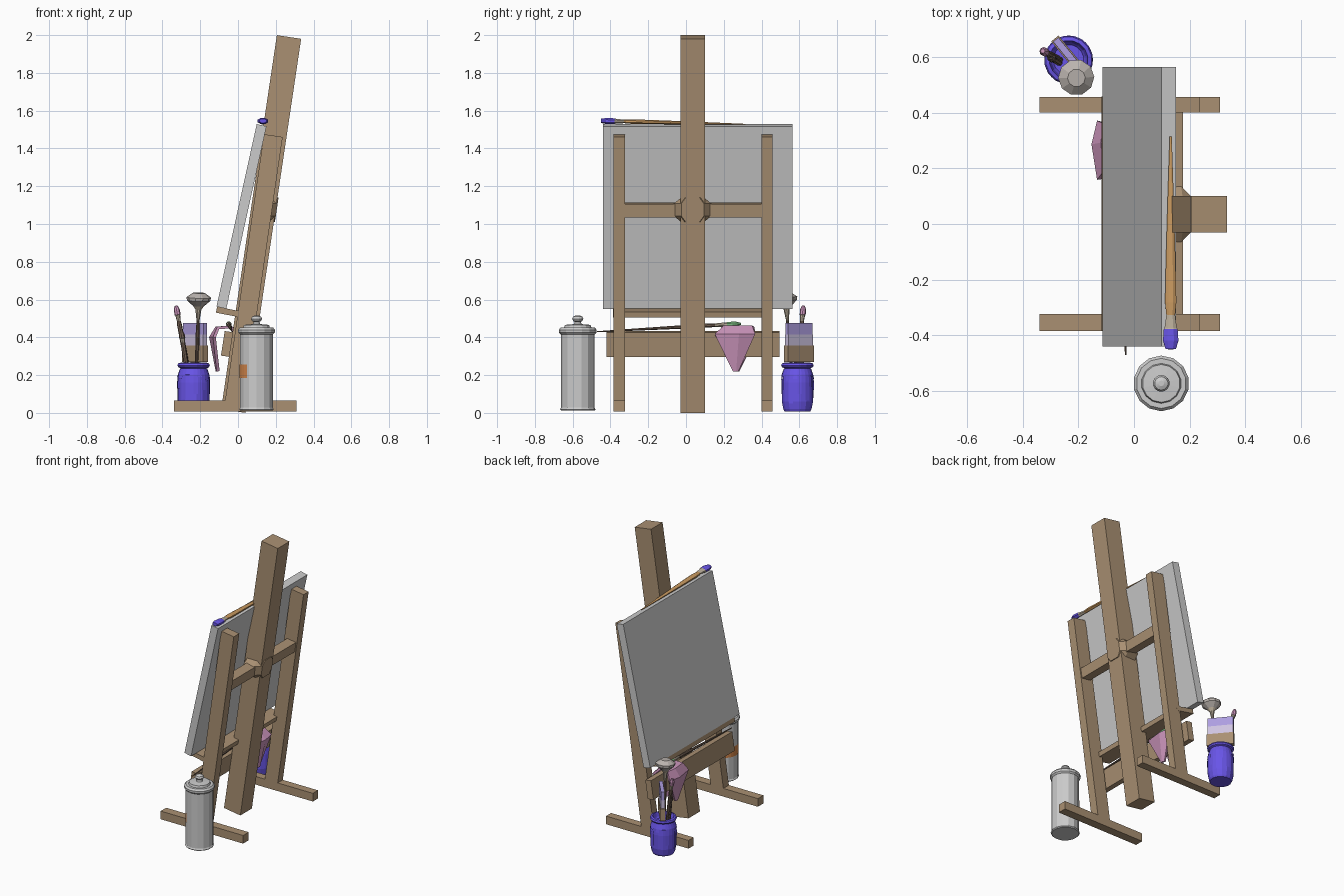
import bpy, bmesh
from math import sin, cos, pi, radians, atan2, hypot
from mathutils import Vector, Matrix

if "Cube" in bpy.data.objects:
    bpy.data.objects.remove(bpy.data.objects["Cube"])


def mat(name, r, g, b):
    m = bpy.data.materials.new(name)
    m.diffuse_color = (r, g, b, 1)
    m.use_nodes = True
    m.node_tree.nodes["Principled BSDF"].inputs["Base Color"].default_value = m.diffuse_color
    return m


WOOD = mat("wood", 0.40, 0.28, 0.17)
DARK = mat("dark_wood", 0.16, 0.11, 0.08)
OCHRE = mat("ochre_handle", 0.60, 0.33, 0.12)
BLUE = mat("blue_paint", 0.14, 0.09, 0.80)
LILAC = mat("lilac_bristle", 0.42, 0.34, 0.75)
PALE = mat("pale_bristle", 0.62, 0.55, 0.75)
PINK = mat("pink_cloth", 0.60, 0.30, 0.50)
GREEN = mat("green_bristle", 0.20, 0.50, 0.22)
METAL = mat("ferrule", 0.50, 0.43, 0.33)
HAIR = mat("grey_bristle", 0.50, 0.46, 0.43)
RUST = mat("orange_label", 0.65, 0.24, 0.07)


def finish(name, bm, *mats):
    me = bpy.data.meshes.new(name)
    bmesh.ops.recalc_face_normals(bm, faces=bm.faces)
    bm.to_mesh(me)
    bm.free()
    ob = bpy.data.objects.new(name, me)
    bpy.context.collection.objects.link(ob)
    for m in mats:
        if m:
            me.materials.append(m)
    return ob


def box(name, loc, size, m=None, ry=0.0, rz=0.0):
    bm = bmesh.new()
    bmesh.ops.create_cube(bm, size=1)
    M = (Matrix.Translation(loc) @ Matrix.Rotation(rz, 4, 'Z')
         @ Matrix.Rotation(ry, 4, 'Y') @ Matrix.Diagonal((*size, 1)))
    bm.transform(M)
    return finish(name, bm, m)


def beam(name, a, b, y0, y1, thick, m=None):
    """Leaning bar between two (x, z) points."""
    dx, dz = b[0] - a[0], b[1] - a[1]
    return box(name, ((a[0] + b[0]) / 2, (y0 + y1) / 2, (a[1] + b[1]) / 2),
               (thick, y1 - y0, hypot(dx, dz)), m, atan2(dx, dz))


def turned(name, p0, p1, prof, n, mats=(None,), flat=1.0):
    """Turned form along p0-p1; profile holds (fraction, radius, material slot)."""
    p0, p1 = Vector(p0), Vector(p1)
    q = (p1 - p0).to_track_quat('Z', 'Y')
    L = (p1 - p0).length
    bm = bmesh.new()
    rings = []
    for t, r, *_ in prof:
        rings.append([bm.verts.new(p0 + q @ Vector((r * cos(2 * pi * (i + .5) / n),
                      flat * r * sin(2 * pi * (i + .5) / n), t * L))) for i in range(n)])
    for k in range(len(rings) - 1):
        slot = prof[k][2] if len(prof[k]) > 2 else 0
        for i in range(n):
            j = (i + 1) % n
            f = bm.faces.new((rings[k][i], rings[k][j], rings[k + 1][j], rings[k + 1][i]))
            f.material_index = slot
    bm.faces.new(rings[0])
    f = bm.faces.new(rings[-1])
    f.material_index = prof[-2][2] if len(prof[-2]) > 2 else 0
    return finish(name, bm, *mats)


def patch(name, c, a0, a1, columns, m):
    """Curved skin on an upright pot: one list of (z, radius) per column."""
    bm = bmesh.new()
    n = len(columns)
    for k, col in enumerate(columns):
        ends = [radians(a0 + (a1 - a0) * (k + e) / n) for e in (0, 1)]
        rows = [[bm.verts.new((c[0] + r * cos(a), c[1] + r * sin(a), z)) for a in ends]
                for z, r in col]
        for p, s in zip(rows, rows[1:]):
            bm.faces.new((p[0], p[1], s[1], s[0]))
    return finish(name, bm, m)


# easel frame
beam("mast", (-0.025, 0.01), (0.27, 1.99), -0.03, 0.10, 0.13, WOOD)
for side, y0, y1 in (("near", -0.385, -0.323), ("far", 0.40, 0.457)):
    beam(side + "_leg", (-0.02, 0.05), (0.187, 1.468), y0, y1, 0.10, WOOD)
    box(side + "_foot", (-0.015, (y0 + y1) / 2, 0.037), (0.65, y1 - y0, 0.058), WOOD)
beam("cross_bar", (0.132, 1.04), (0.142, 1.11), -0.33, 0.41, 0.07, WOOD)

# chamfered joint where the bar meets the mast
bm = bmesh.new()
rows = []
for x, w, h in ((0.085, 0.10, 0.065), (0.165, 0.10, 0.065), (0.205, 0.06, 0.065)):
    rows.append([bm.verts.new((x + 0.15 * z, 0.035 + y, 1.075 + z)) for y, z in (
        (w, h * .5), (w * .6, h), (-w * .6, h), (-w, h * .5),
        (-w, -h * .5), (-w * .6, -h), (w * .6, -h), (w, -h * .5))])
for p, s in zip(rows, rows[1:]):
    for i in range(8):
        j = (i + 1) % 8
        bm.faces.new((p[i], p[j], s[j], s[i]))
bm.faces.new(rows[0])
bm.faces.new(rows[-1])
finish("bar_joint", bm, WOOD)

# canvas, its ledge and the lower board
beam("canvas", (-0.088, 0.557), (0.125, 1.523), -0.44, 0.565, 0.053)
box("canvas_ledge", (-0.045, 0.036, 0.533), (0.14, 0.843, 0.032), WOOD, ry=radians(11))
beam("lower_board", (-0.068, 0.30), (-0.048, 0.43), -0.42, 0.495, 0.045, WOOD)

# brush on top of the canvas, and brush on the board
turned("large_brush", (0.132, 0.315, 1.528), (0.132, -0.45, 1.546),
       [(0, .004, 0), (.3, .012, 0), (.6, .019, 0), (.78, .022, 0), (.84, .017, 1), (.90, .024, 1),
        (.905, .027, 2), (.96, .030, 2), (1, .020, 2)], 8, (OCHRE, METAL, BLUE), 0.6)
turned("small_brush", (-0.03, -0.47, 0.43), (-0.05, 0.29, 0.472),
       [(0, .003, 0), (.5, .009, 0), (.78, .012, 0), (.82, .010, 1), (.90, .013, 1),
        (.905, .014, 2), (.96, .015, 2), (1, .006, 2)], 8, (DARK, METAL, GREEN))

# cloth draped over the board
bm = bmesh.new()
rows = []
for x, z, y0, y1, bulge in ((-.105, .22, .25, .28, -.005), (-.125, .40, .16, .37, -.02),
                            (-.105, .45, .19, .36, -.01), (-.04, .455, .20, .35, 0),
                            (.0, .415, .153, .365, .015), (-.03, .22, .25, .275, .01)):
    rows.append([bm.verts.new(v) for v in ((x, y0, z), (x + bulge, y0 * .4 + y1 * .6, z), (x, y1, z))])
for p, s in zip(rows, rows[1:]):
    for i in (0, 1):
        bm.faces.new((p[i], p[i + 1], s[i + 1], s[i]))
cloth = finish("cloth", bm, PINK)
sol = cloth.modifiers.new("thickness", 'SOLIDIFY')
sol.thickness = 0.016
sol.offset = 0

# metal can with lid, knob and label
C = (0.098, -0.573)
turned("can", (*C, 0), (*C, 1),
       [(.012, .088), (.018, .094), (.028, .089), (.415, .089), (.425, .099), (.44, .100),
        (.452, .090), (.452, .072), (.466, .068), (.470, .02), (.482, .016), (.486, .024),
        (.498, .030), (.510, .024), (.516, .010)], 14)
patch("can_label", C, 124, 236, [[(.185, .0905), (.255, .0905)]] * 8, RUST)

# jar with painted rim, drips and paint inside
J = (-0.235, 0.59)
turned("jar", (*J, 0), (*J, 1),
       [(.008, .070), (.02, .076), (.06, .084), (.16, .084), (.20, .080), (.235, .068, 1),
        (.242, .083, 1), (.252, .088, 1), (.262, .083, 1), (.266, .070, 1), (.235, .062, 1),
        (.225, .055, 1)], 16, (None, BLUE))
drips = (.10, .17, .065, .14, .19, .08, .18, .12, .20, .09, .16, .06,
         .19, .13, .18, .07, .20, .15, .10, .19, .12, .17, .05, .18)
patch("paint_drips", J, 0, 360,
      [[(b, .0875)] + ([(.16, .0875)] if b < .155 else []) + [(.202, .0835), (.236, .0715)]
       for b in drips], BLUE)

# wide flat brush standing in the jar
A = radians(-50.6)
F = (-0.228, 0.598)
box("flat_brush_handle", (*F, 0.17), (0.05, 0.02, 0.24), DARK, rz=A)
box("flat_brush_ferrule", (*F, 0.313), (0.178, 0.034, 0.085), WOOD, rz=A)
box("flat_brush_bristle_root", (*F, 0.385), (0.168, 0.026, 0.06), PALE, rz=A)
box("flat_brush_bristle_tip", (*F, 0.445), (0.168, 0.024, 0.06), LILAC, rz=A)

# round mop brush
turned("mop_brush", (-0.225, 0.575, 0.05), (-0.207, 0.525, 0.635),
       [(0, .006, 0), (.6, .011, 0), (.75, .008, 1), (.85, .016, 1), (.88, .028, 2),
        (.93, .062, 2), (.96, .065, 2), (1, .032, 2)], 10, (DARK, METAL, HAIR))

# thin brushes leaning in the jar
for i, (a, b, tip) in enumerate((((-0.235, 0.575, 0.06), (-0.328, 0.622, 0.567), PINK),
                                 ((-0.245, 0.565, 0.06), (-0.300, 0.600, 0.43), DARK))):
    turned(f"thin_brush_{i + 1}", a, b,
           [(0, .005, 0), (.5, .013, 0), (.8, .013, 0), (.84, .010, 1), (.90, .013, 1),
            (.905, .016, 2), (.96, .016, 2), (1, .008, 2)], 8, (DARK, METAL, tip))
